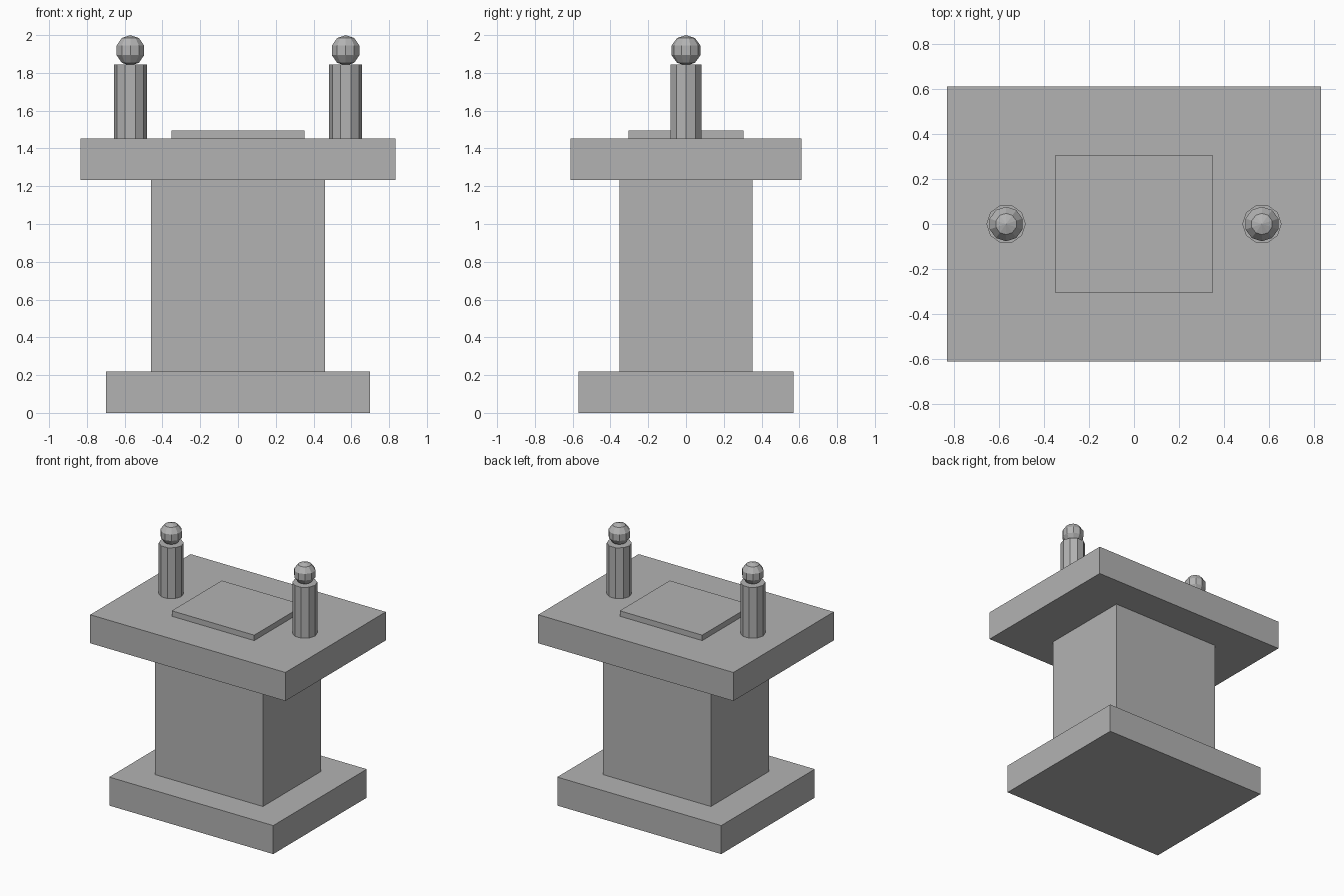
import bpy
import math

cube = bpy.data.objects.get("Cube")
if cube:
    bpy.data.objects.remove(cube, do_unlink=True)

GREY = (0.45, 0.45, 0.45, 1)
stone = bpy.data.materials.new("grey_stone")
stone.use_nodes = True
stone.diffuse_color = GREY
stone.node_tree.nodes["Principled BSDF"].inputs["Base Color"].default_value = GREY


def finish(name):
    obj = bpy.context.object
    obj.name = name
    obj.data.materials.append(stone)
    return obj


def block(name, half_x, half_y, bottom, top):
    bpy.ops.mesh.primitive_cube_add(size=2, location=(0, 0, (bottom + top) / 2))
    obj = finish(name)
    obj.scale = (half_x, half_y, (top - bottom) / 2)
    bpy.ops.object.transform_apply(location=False, rotation=False, scale=True)


# Stacked blocks of the pedestal
BASE_TOP, COLUMN_TOP, SLAB_TOP = 0.22, 1.233, 1.453
block("base", 0.70, 0.57, 0, BASE_TOP)
block("column", 0.46, 0.353, BASE_TOP, COLUMN_TOP)
block("table_slab", 0.833, 0.612, COLUMN_TOP, SLAB_TOP)
block("raised_plate", 0.352, 0.305, SLAB_TOP, 1.495)

# Ten-sided posts with faceted balls, one on each side
SIDES = 10
POST_TOP, BALL_RADIUS = 1.845, 0.081
for side, x in (("left", 0.57), ("right", -0.57)):
    bpy.ops.mesh.primitive_cylinder_add(
        vertices=SIDES, radius=0.0875, depth=POST_TOP - SLAB_TOP,
        location=(x, 0, (POST_TOP + SLAB_TOP) / 2),
        rotation=(0, 0, math.pi / SIDES))
    finish(side + "_post")
    bpy.ops.mesh.primitive_uv_sphere_add(
        segments=SIDES, ring_count=5, radius=BALL_RADIUS,
        location=(x, 0, 2 - BALL_RADIUS))
    finish(side + "_ball")
